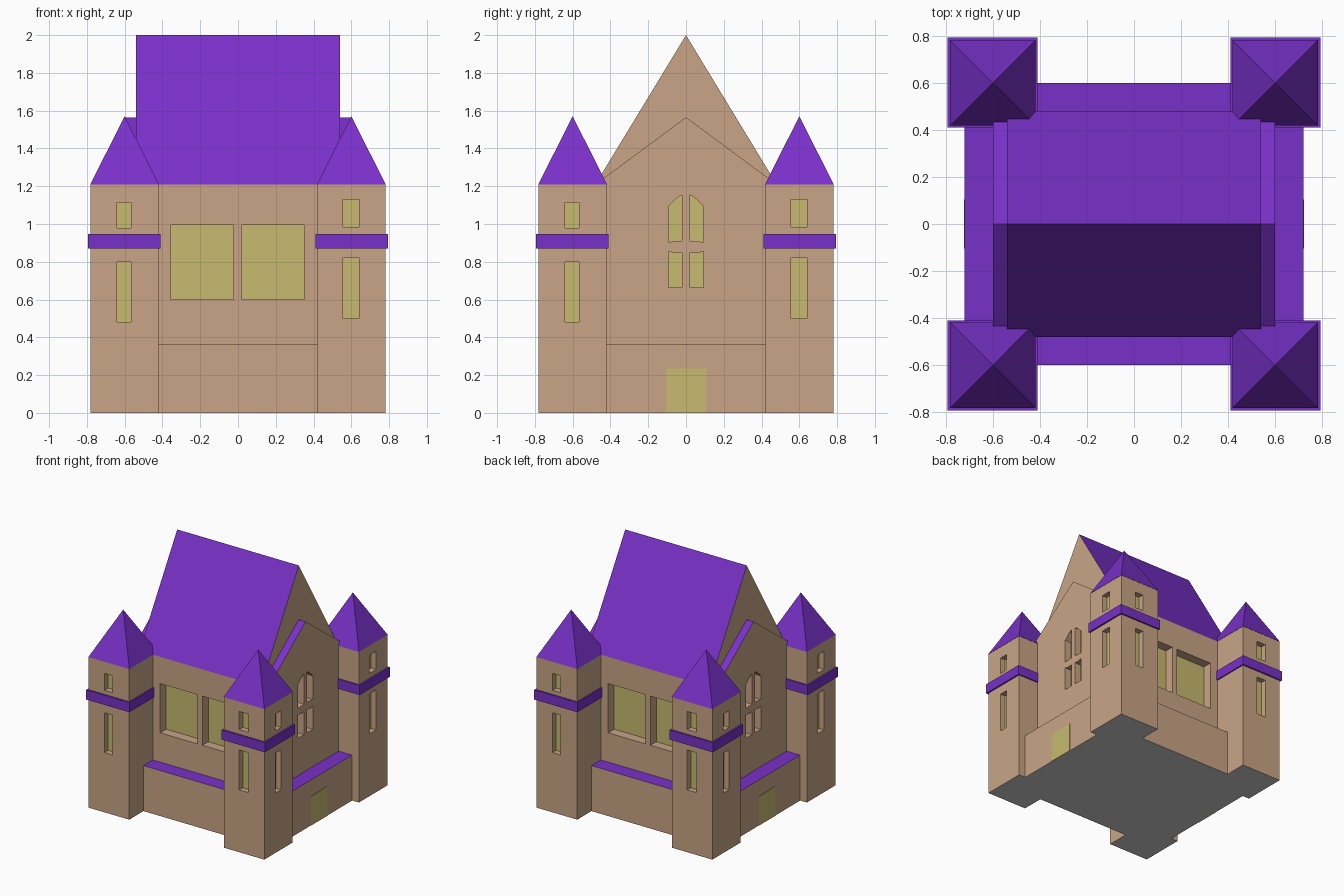
import bpy, bmesh, math
from mathutils import Matrix

if "Cube" in bpy.data.objects:
    bpy.data.objects.remove(bpy.data.objects["Cube"])


def material(name, rgb):
    m = bpy.data.materials.new(name)
    m.diffuse_color = (*rgb, 1)
    m.use_nodes = True
    m.node_tree.nodes["Principled BSDF"].inputs["Base Color"].default_value = m.diffuse_color
    return m


STONE = material("stone", (0.578, 0.376, 0.238))
ROOF = material("roof_purple", (0.19, 0.03, 0.58))
GLASS = material("glass_yellow", (0.578, 0.491, 0.162))
GREY = material("underside_grey", (0.6, 0.6, 0.6))


def prism(bm, outline, y0, y1, turn=0):
    """Extrude an (x, z) outline from y0 to y1, then turn it by quarter turns about z."""
    verts = [bm.verts.new((x, y0, z)) for x, z in outline]
    face = bm.faces.new(verts)
    ext = bmesh.ops.extrude_face_region(bm, geom=[face])["geom"]
    new = [v for v in ext if isinstance(v, bmesh.types.BMVert)]
    bmesh.ops.translate(bm, verts=new, vec=(0, y1 - y0, 0))
    bmesh.ops.rotate(bm, verts=verts + new, cent=(0, 0, 0),
                     matrix=Matrix.Rotation(turn * math.pi / 2, 3, 'Z'))


def rect(x0, x1, z0, z1):
    return [(x0, z0), (x1, z0), (x1, z1), (x0, z1)]


def finish(name, bm, mats, top_painted=False):
    """Slot 0 is the walls, slot 1 the upward faces, slot 2 the faces on the ground."""
    bmesh.ops.recalc_face_normals(bm, faces=bm.faces)
    bm.normal_update()
    for f in bm.faces:
        if top_painted and f.normal.z > 0.1:
            f.material_index = 1
        elif len(mats) > 2 and f.normal.z < -0.9 and f.calc_center_median().z < 0.01:
            f.material_index = 2
    me = bpy.data.meshes.new(name)
    bm.to_mesh(me)
    bm.free()
    ob = bpy.data.objects.new(name, me)
    bpy.context.collection.objects.link(ob)
    for m in mats:
        me.materials.append(m)
    return ob


def solid(name, outline, y0, y1, mats, turn=0, top_painted=False):
    bm = bmesh.new()
    prism(bm, outline, y0, y1, turn)
    return finish(name, bm, mats, top_painted)


def windows(name, items):
    """Each item: outline, wall distance, recess depth, turn. Makes one cutter and one glass object."""
    cut, pane = bmesh.new(), bmesh.new()
    for outline, wall, depth, turn in items:
        prism(cut, outline, -wall - 0.05, -wall + depth, turn)
        prism(pane, outline, -wall + depth - 0.004, -wall + depth + 0.004, turn)
    cutter = finish(name + "_cutter", cut, [STONE])
    cutter.hide_render = True
    cutter.hide_viewport = True
    cutter.display_type = 'WIRE'
    finish(name + "_glass", pane, [GLASS])
    return cutter


def carve(ob, cutter):
    mod = ob.modifiers.new("window_openings", 'BOOLEAN')
    mod.operation = 'DIFFERENCE'
    mod.solver = 'EXACT'
    mod.object = cutter


WALLS = [STONE, ROOF, GREY]

# Plinth with a coloured ledge on top
solid("plinth", rect(-0.72, 0.72, 0, 0.365), -0.6, 0.6, WALLS, top_painted=True)

# Hall with a low gable, and the tall roof above it
hall = solid("hall", [(-0.48, 0.3), (0.48, 0.3), (0.48, 1.21), (0, 1.565), (-0.48, 1.21)],
             -0.6, 0.6, WALLS, 1, True)
solid("tall_roof", [(-0.48, 1.21), (0.48, 1.21), (0, 2)], -0.54, 0.54, WALLS, 1, True)

# Hall windows: wide pairs front and back, arched groups of four on the gables
upper = [(0.02, 0.91), (0.093, 0.905), (0.093, 1.095), (0.045, 1.14), (0.02, 1.155)]
lower = [(0.02, 0.665), (0.093, 0.665), (0.093, 0.855), (0.06, 0.845), (0.02, 0.85)]
hall_items = []
for turn in (0, 2):
    hall_items += [(rect(-0.355, -0.025, 0.6, 0.995), 0.48, 0.08, turn),
                   (rect(0.02, 0.35, 0.6, 0.995), 0.48, 0.08, turn)]
    for shape in (upper, lower):
        for s in (-1, 1):
            hall_items.append(([(s * x, z) for x, z in shape], 0.6, 0.06, turn + 1))
carve(hall, windows("hall_windows", hall_items))

# Tower windows, two on each outer face
tower_items = []
for turn in range(4):
    for outline in (rect(-0.64, -0.567, 0.48, 0.80), rect(-0.64, -0.567, 0.98, 1.115),
                    rect(0.557, 0.64, 0.5, 0.82), rect(0.557, 0.64, 0.985, 1.13)):
        tower_items.append((outline, 0.78, 0.05, turn))
tower_cutter = windows("tower_windows", tower_items)

# Corner towers: shaft, band and pyramid roof
for turn in range(4):
    shaft = solid(f"tower_{turn}", rect(-0.78, -0.42, 0, 1.21), -0.78, -0.42, WALLS, turn)
    carve(shaft, tower_cutter)
    solid(f"tower_band_{turn}", rect(-0.793, -0.41, 0.87, 0.948), -0.793, -0.41, [ROOF], turn)
    bm = bmesh.new()
    bmesh.ops.create_cone(bm, cap_ends=True, segments=4, radius1=0.182 * math.sqrt(2),
                          radius2=0, depth=0.36)
    bmesh.ops.rotate(bm, verts=bm.verts, cent=(0, 0, 0),
                     matrix=Matrix.Rotation(math.pi / 4, 3, 'Z'))
    a = math.radians(225 + 90 * turn)
    r = 0.6 * math.sqrt(2)
    bmesh.ops.translate(bm, verts=bm.verts, vec=(r * math.cos(a), r * math.sin(a), 1.39))
    finish(f"tower_roof_{turn}", bm, [ROOF])

# Double doors on both gable ends
for turn in (1, 3):
    bm = bmesh.new()
    prism(bm, rect(-0.105, -0.001, 0, 0.235), -0.723, -0.70, turn)
    prism(bm, rect(0.001, 0.105, 0, 0.235), -0.723, -0.70, turn)
    finish(f"double_door_{turn}", bm, [GLASS])
